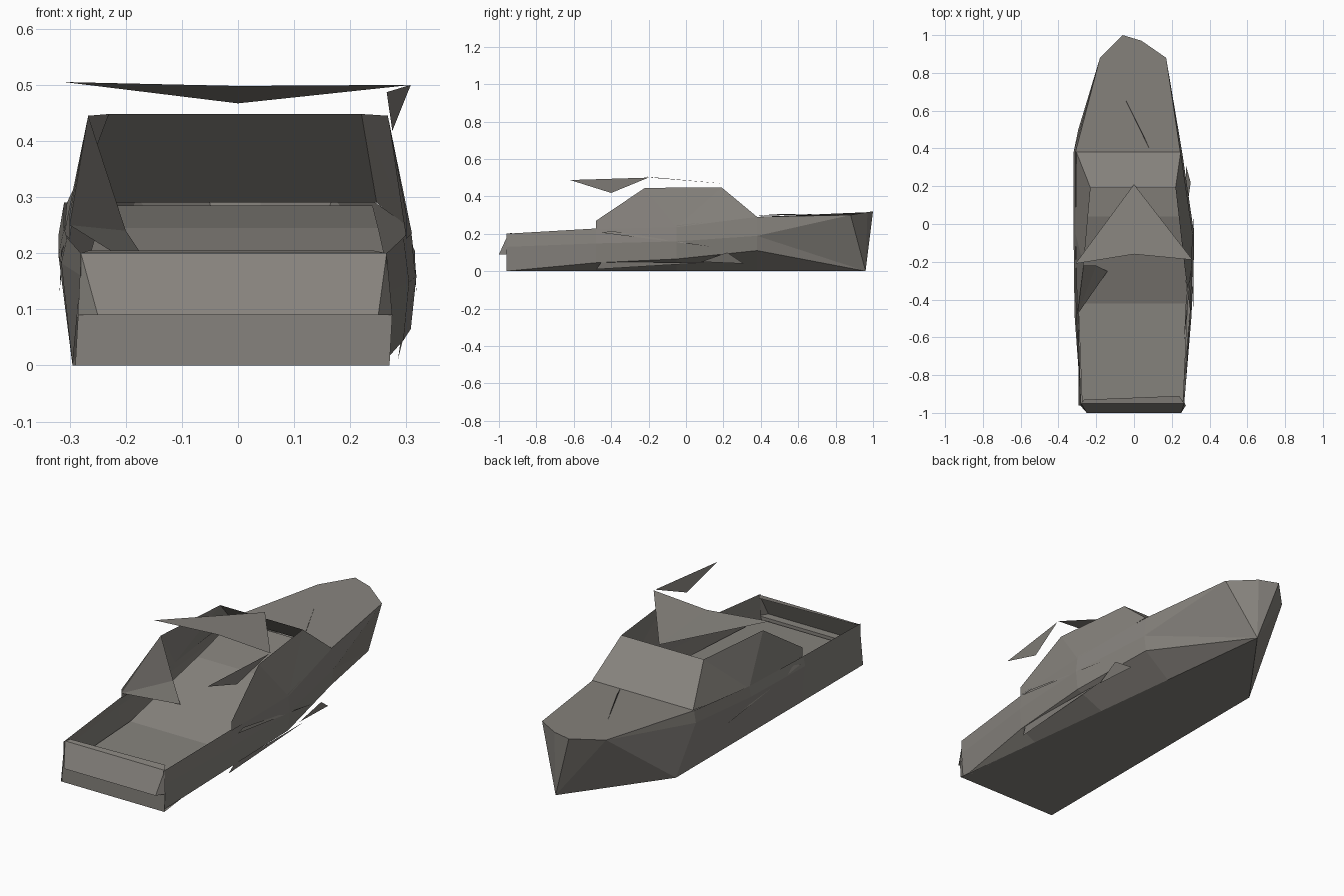
import bpy
import bmesh

cube = bpy.data.objects.get("Cube")
if cube:
    bpy.data.objects.remove(cube, do_unlink=True)

grey = bpy.data.materials.new("warm_grey")
grey.use_nodes = True
colour = (0.24, 0.226, 0.205, 1)
grey.diffuse_color = colour
grey.node_tree.nodes["Principled BSDF"].inputs["Base Color"].default_value = colour


def sheet(name, loops, flip=False):
    """Flat shaded object from polygons, each given as its corner points."""
    bm = bmesh.new()
    for loop in loops:
        bm.faces.new([bm.verts.new(p) for p in loop])
    bmesh.ops.remove_doubles(bm, verts=bm.verts, dist=0.0005)
    bmesh.ops.recalc_face_normals(bm, faces=bm.faces)
    if flip:
        bmesh.ops.reverse_faces(bm, faces=bm.faces)
    mesh = bpy.data.meshes.new(name)
    bm.to_mesh(mesh)
    bm.free()
    mesh.materials.append(grey)
    obj = bpy.data.objects.new(name, mesh)
    bpy.context.collection.objects.link(obj)
    return obj


def bridge(a, b):
    """Quads joining two sections with equal point counts."""
    return [[a[i], a[i + 1], b[i + 1], b[i]] for i in range(len(a) - 1)]


# Hull sections: y, right-hand rail x, left-hand rail x, rail z, chine z
stations = [
    (-0.96, -0.28, 0.265, 0.20, 0.0),
    (-0.48, -0.305, 0.295, 0.228, 0.045),
    (-0.05, -0.31, 0.308, 0.245, 0.065),
    (0.38, -0.31, 0.245, 0.29, 0.11),
]
sections = []
for y, xl, xr, rail, chine in stations:
    t = (y + 0.96) / 1.92
    bulge = 0 if y < -0.9 else 0.01
    keel_y = 0.5 if y > 0.3 else y
    sections.append([
        (xl, y, rail),
        (xl - bulge, y, rail * 0.8),
        (-0.295, keel_y, 0),
        (0.27 - 0.23 * t, y, 0),
        (xr - 0.01 + bulge, y, chine),
        (xr + bulge, y, rail * 0.65),
        (xr, y, rail),
    ])
hull = []
for a, b in zip(sections, sections[1:]):
    hull += bridge(a, b)

# Bow closes on a stem offset to one side
stem = (0.04, 0.96, 0)
bow = [(-0.18, 0.88, 0.3), (-0.06, 1, 0.32), (0.04, 0.97, 0.315), (0.17, 0.88, 0.3)]
end = sections[-1]
hull += [[end[0], end[1], bow[0]], [end[1], end[2], bow[0]], [end[2], stem, bow[0]],
         [end[2], end[3], stem], [end[3], end[4], stem], [end[4], end[5], stem],
         [end[5], bow[3], stem], [end[5], end[6], bow[3]]]
hull += [[a, b, stem] for a, b in zip(bow, bow[1:])]
sheet("hull", hull)
sheet("foredeck", [[end[0], *bow, end[6]]])
sheet("deck_sliver", [[(0.09, 0.38, 0.295), (-0.08, 0.73, 0.306), (0.05, 0.47, 0.304)]])

# Stern: upright lower board and a raked upper board with mitred ends
low = [(-0.29, -0.96, 0), (0.27, -0.96, 0)]
step = [(-0.285, -0.96, 0.09), (0.275, -0.96, 0.09)]
lip = [(-0.25, -1, 0.09), (0.25, -1, 0.09)]
top = [(-0.28, -0.95, 0.2), (0.265, -0.95, 0.2)]
sheet("stern", [[*low, step[1], step[0]], [*step, lip[1], lip[0]], [*lip, top[1], top[0]],
                [step[0], lip[0], top[0]], [step[1], lip[1], top[1]]])
sheet("stern_cap", [[*top, (0.24, -0.91, 0.205), (-0.265, -0.93, 0.205)]])

# Cockpit floor ramps up to the dashboard shelf
floor = [(-0.275, -0.95, 0.08), (0.26, -0.95, 0.08)]
ramp = [(-0.295, -0.42, 0.09), (0.285, -0.42, 0.09)]
shelf = [(-0.25, 0.04, 0.245), (0.25, 0.04, 0.245)]
dash = [(-0.29, 0.38, 0.285), (0.24, 0.38, 0.285)]
sheet("cockpit", bridge(floor, ramp) + bridge(ramp, shelf) + bridge(shelf, dash))

# Windshield panel
brow = {-1: (-0.23, 0.19, 0.448), 1: (0.22, 0.19, 0.448)}
sill = {-1: (-0.305, 0.38, 0.29), 1: (0.247, 0.38, 0.29)}
sheet("windshield", [[sill[-1], sill[1], brow[1], brow[-1]]])

# Cabin sides lean inward toward the top
for side, name in ((-1, "cabin_side_right"), (1, "cabin_side_left")):
    tail = (side * 0.3, -0.48, 0.225)
    tail_top = (side * 0.3, -0.48, 0.27)
    peak = (side * 0.267, -0.22, 0.445)
    base = (side * 0.31, -0.05, 0.235)
    sheet(name, [[tail, tail_top, peak, base], [base, peak, brow[side]],
                 [base, brow[side], sill[side]]])

# Inner lining beside the seat, with a small wedge down to the floor
corner = (-0.2, -0.22, 0.24)
sheet("cabin_lining", [[(-0.267, -0.22, 0.445), (-0.3, -0.48, 0.25), corner],
                       [(-0.3, -0.48, 0.25), (-0.14, -0.25, 0.15), corner]], flip=True)

# Floating canopy and its corner fin
nose, mid = (0, 0.21, 0.467), (0, -0.16, 0.498)
sheet("canopy", [[nose, mid, (0.31, -0.19, 0.5)], [nose, (-0.31, -0.21, 0.505), mid]])
sheet("canopy_fin", [[(0.308, -0.2, 0.5), (0.265, -0.62, 0.487), (0.275, -0.4, 0.418)]])

# Thin strakes along both sides, with a lower spray fin on the left
for side, name in ((-1, "strake_right"), (1, "strake_left")):
    sheet(name, [[(side * 0.315, -0.45, 0.205), (side * 0.31, -0.4, 0.215),
                  (side * 0.318, 0.14, 0.13)]])
sheet("spray_fin", [
    [(0.285, -0.48, 0.01), (0.295, -0.45, 0.05), (0.29, 0.1, 0.045)],
    [(0.28, 0.08, 0.05), (0.275, 0.31, 0.04), (0.3, 0.22, 0.1)],
])
